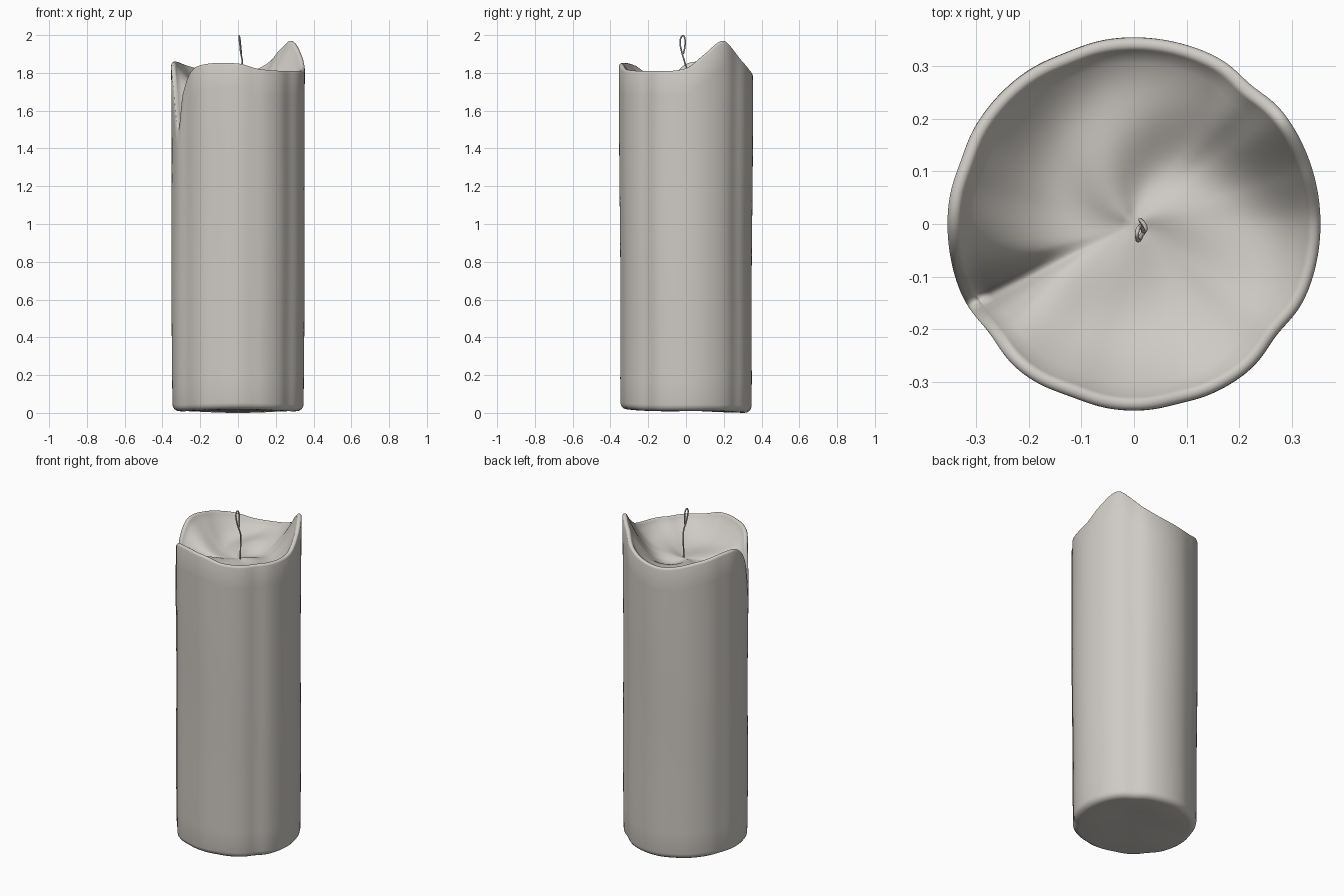
import bpy, bmesh, math
from math import sin, cos, pi, radians
from mathutils import Vector

cube = bpy.data.objects.get("Cube")
if cube:
    bpy.data.objects.remove(cube)

wax = bpy.data.materials.new("pale_wax")
wax.use_nodes = True
tint = (0.62, 0.59, 0.55, 1)
wax.diffuse_color = tint
wax.node_tree.nodes["Principled BSDF"].inputs["Base Color"].default_value = tint

SEGMENTS = 200
FLOOR = 1.70

# Melted rim: angle in degrees and height
RIM = [(0, 1.825), (17, 1.90), (34, 1.97), (46, 1.93), (60, 1.86), (78, 1.81),
       (105, 1.79), (135, 1.83), (170, 1.86), (184, 1.83), (195, 1.73),
       (206, 1.50), (212, 1.69), (222, 1.80), (238, 1.845), (270, 1.85),
       (290, 1.82), (330, 1.81)]

# Shallow dents down the side: angle, depth, width in degrees
DENTS = [(322, 0.011, 9), (50, 0.009, 8), (112, 0.004, 9), (250, 0.005, 9),
         (217, 0.010, 9), (160, 0.004, 8), (284, 0.003, 7)]


def turn(a, b):
    return (a - b + 180) % 360 - 180


def rim_height(deg):
    """Smooth periodic curve through the rim points."""
    n = len(RIM)
    i = max(k for k in range(n) if RIM[k][0] <= deg)
    pts = [RIM[(i + k) % n] for k in (-1, 0, 1, 2)]
    x = [turn(p[0], deg) for p in pts]
    y = [p[1] for p in pts]
    h = x[2] - x[1]
    t = -x[1] / h
    slope1 = (y[2] - y[0]) / (x[2] - x[0]) * h
    slope2 = (y[3] - y[1]) / (x[3] - x[1]) * h
    return ((2*t**3 - 3*t**2 + 1) * y[1] + (t**3 - 2*t**2 + t) * slope1
            + (3*t**2 - 2*t**3) * y[2] + (t**3 - t**2) * slope2)


def radius(deg):
    return 0.354 - sum(d * math.exp(-(turn(deg, a) / w) ** 2) for a, d, w in DENTS)


def column(deg):
    """Points from the underside, up the wall, over the lip and into the bowl."""
    a = radians(deg)
    r, top = radius(deg), rim_height(deg)
    base = 0.009 - 0.006 * sin(a) + 0.003 * sin(3 * a)
    pts = [(r * 0.5, base + 0.004), (r - 0.045, base)]
    for k in range(1, 5):
        t = k * pi / 8
        pts.append((r - 0.045 + 0.038 * sin(t), base + 0.035 * (1 - cos(t))))
    for k in range(1, 15):
        t = k / 14
        sway = 0.003 * sin(5 * t + 2 * a) * sin(pi * t)
        pts.append((r - 0.006 * (1 - t) + sway, base + 0.035 + t * (top - base - 0.047)))
    for k in range(1, 6):
        t = k * pi / 5
        pts.append((r - 0.013 + 0.013 * cos(t), top - 0.012 + 0.012 * sin(t)))
    inner = r - 0.026
    for k in range(1, 14):
        u = 1 - k / 14
        ripple = 0.012 * sin(3 * a + 5 * u) * sin(pi * u) * (1 + 0.6 * sin(a))
        pts.append((inner * u, FLOOR + (top - 0.012 - FLOOR) * u ** 3.2 + ripple))
    return [Vector((p * cos(a), p * sin(a), z)) for p, z in pts]


# Candle body
bm = bmesh.new()
cols = [[bm.verts.new(p) for p in column(360 * i / SEGMENTS)] for i in range(SEGMENTS)]
under = bm.verts.new((0, 0, 0.013))
bowl = bm.verts.new((0, 0, FLOOR - 0.003))
for i, c in enumerate(cols):
    d = cols[(i + 1) % SEGMENTS]
    for j in range(len(c) - 1):
        bm.faces.new((c[j], d[j], d[j + 1], c[j + 1]))
    bm.faces.new((under, d[0], c[0]))
    bm.faces.new((bowl, c[-1], d[-1]))
low = min(v.co.z for v in bm.verts)
for v in bm.verts:
    v.co.z -= low
bmesh.ops.recalc_face_normals(bm, faces=bm.faces)
for f in bm.faces:
    f.smooth = True
mesh = bpy.data.meshes.new("candle_body")
bm.to_mesh(mesh)
bm.free()
mesh.materials.append(wax)
bpy.context.collection.objects.link(bpy.data.objects.new("candle_body", mesh))

# Wick: a thin wavy strand folded into a narrow loop at its tip
path = [(0.012, 0.005, 1.67), (0.020, -0.005, 1.74), (0.012, 0.008, 1.80),
        (0.022, -0.008, 1.86), (0.014, -0.022, 1.91), (0.010, -0.030, 1.95),
        (0.006, -0.027, 1.985), (0.006, -0.015, 1.996), (0.010, -0.006, 1.98),
        (0.014, -0.006, 1.94), (0.018, -0.014, 1.90)]
curve = bpy.data.curves.new("wick", "CURVE")
curve.dimensions = "3D"
curve.bevel_depth = 0.004
curve.bevel_resolution = 2
curve.use_fill_caps = True
spline = curve.splines.new("BEZIER")
spline.bezier_points.add(len(path) - 1)
for p, co in zip(spline.bezier_points, path):
    p.co = co
    p.handle_left_type = p.handle_right_type = "AUTO"
curve.materials.append(wax)
bpy.context.collection.objects.link(bpy.data.objects.new("wick", curve))
